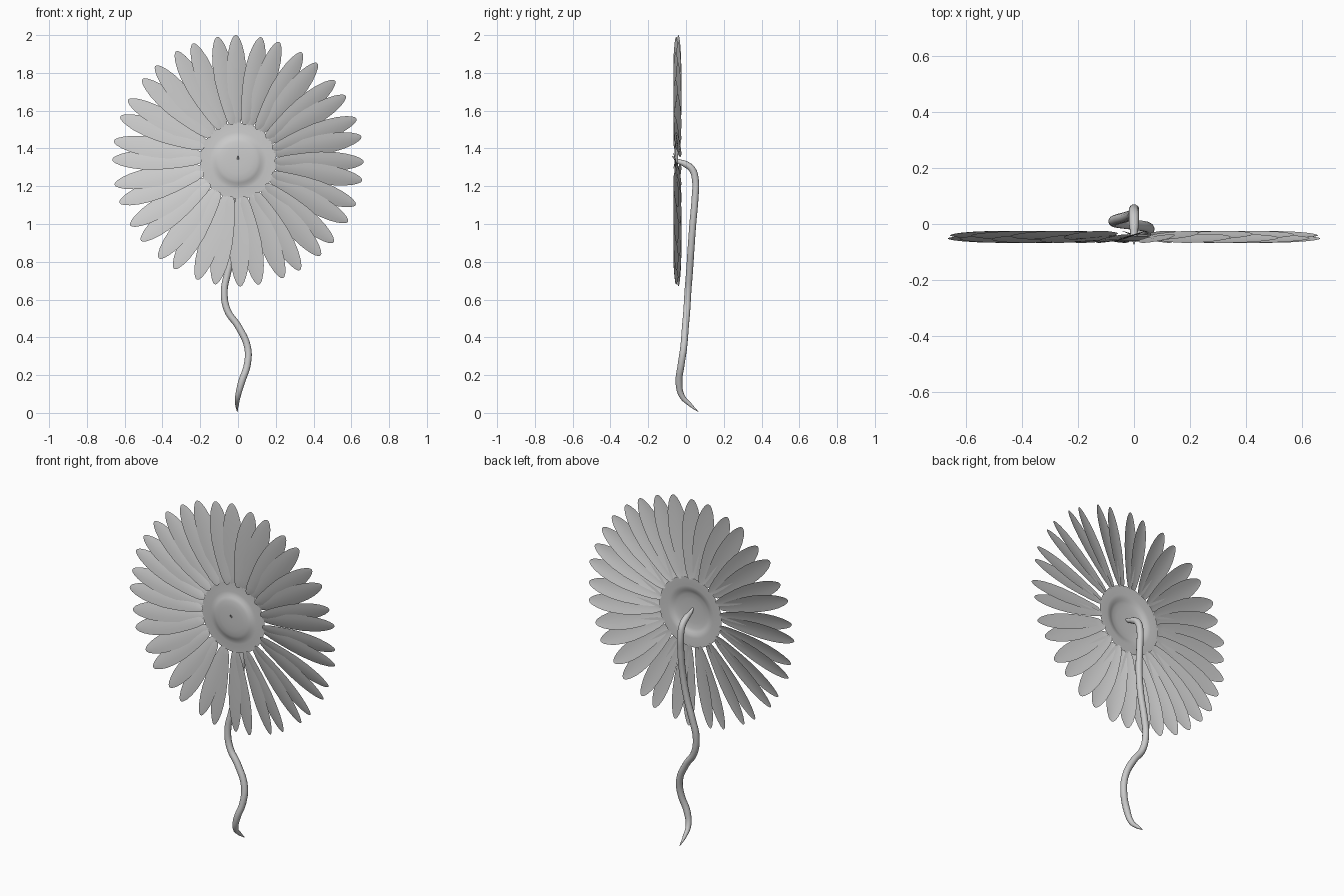
import bpy, bmesh, math

if "Cube" in bpy.data.objects:
    bpy.data.objects.remove(bpy.data.objects["Cube"])

CZ = 1.335          # height of the flower centre
R_OUT = 0.665       # tip radius
R_IN = 0.192        # petal root radius


def make_object(name, bm):
    mesh = bpy.data.meshes.new(name)
    bm.to_mesh(mesh)
    bm.free()
    for p in mesh.polygons:
        p.use_smooth = True
    obj = bpy.data.objects.new(name, mesh)
    bpy.context.collection.objects.link(obj)
    return obj


# Petal outline: (fraction of length, half width)
OUTLINE = [(0, .006), (.02, .017), (.1, .029), (.22, .039), (.36, .048), (.52, .054),
           (.68, .052), (.8, .045), (.9, .033), (.96, .021), (.99, .011), (1, .003)]
ACROSS = [-1, -.5, 0, .5, 1]


def add_petal(bm, angle, y0, tilt):
    ca, sa = math.cos(angle), math.sin(angle)
    rows = []
    for t, half in OUTLINE:
        r = R_IN + t * (R_OUT - R_IN)
        row = []
        for s in ACROSS:
            w = s * half * math.cos(tilt)
            # twisted blade with a slightly domed section
            y = y0 - s * half * math.sin(tilt) - 0.09 * half * (1 - s * s)
            row.append(bm.verts.new((r * ca - w * sa, y, CZ + r * sa + w * ca)))
        rows.append(row)
    for a, b in zip(rows, rows[1:]):
        for i in range(len(ACROSS) - 1):
            bm.faces.new((a[i], b[i], b[i + 1], a[i + 1]))


# Two rings of eighteen petals
for name, start, y0 in (("front_petals", -0.5, -0.052), ("back_petals", 11.0, -0.040)):
    bm = bmesh.new()
    for k in range(18):
        add_petal(bm, math.radians(start + 20 * k), y0, 0.29)
    make_object(name, bm)

# Centre disc: thin dish with a low bump
PROFILE = [(.03, -.062), (.07, -.061), (.1, -.058), (.118, -.053), (.13, -.046),
           (.15, -.043), (.202, -.042)]
N = 48
bm = bmesh.new()
rings = [[bm.verts.new((r * math.cos(2 * math.pi * i / N), y, CZ + r * math.sin(2 * math.pi * i / N)))
          for i in range(N)] for r, y in PROFILE]
bm.faces.new(rings[0])
for a, b in zip(rings, rings[1:]):
    for i in range(N):
        j = (i + 1) % N
        bm.faces.new((a[i], b[i], b[j], a[j]))
make_object("flower_disc", bm)

# Winding stem, tapered at both ends: x, y, z, radius factor
PATH = [(-.004, .065, .006, .08), (-.005, .02, .045, .55), (0, -.022, .09, .8),
        (.018, -.037, .16, 1), (.05, -.025, .26, 1), (.05, -.012, .35, 1),
        (.0, -.003, .46, 1), (-.055, .004, .54, 1), (-.073, .01, .64, 1),
        (-.055, .018, .74, 1), (-.025, .026, .86, 1), (-.005, .036, 1.0, 1),
        (0, .048, 1.14, 1), (0, .05, 1.23, 1), (0, .032, 1.29, 1),
        (0, -.005, 1.318, .95), (0, -.045, 1.335, .6), (0, -.073, 1.36, .08)]
curve = bpy.data.curves.new("stem", 'CURVE')
curve.dimensions = '3D'
curve.bevel_depth = 0.0185
curve.bevel_resolution = 4
curve.resolution_u = 6
spline = curve.splines.new('BEZIER')
spline.bezier_points.add(len(PATH) - 1)
for bp, (x, y, z, rad) in zip(spline.bezier_points, PATH):
    bp.co = (x, y, z)
    bp.radius = rad
    bp.handle_left_type = bp.handle_right_type = 'AUTO'
spline.use_smooth = True
stem = bpy.data.objects.new("stem", curve)
bpy.context.collection.objects.link(stem)
